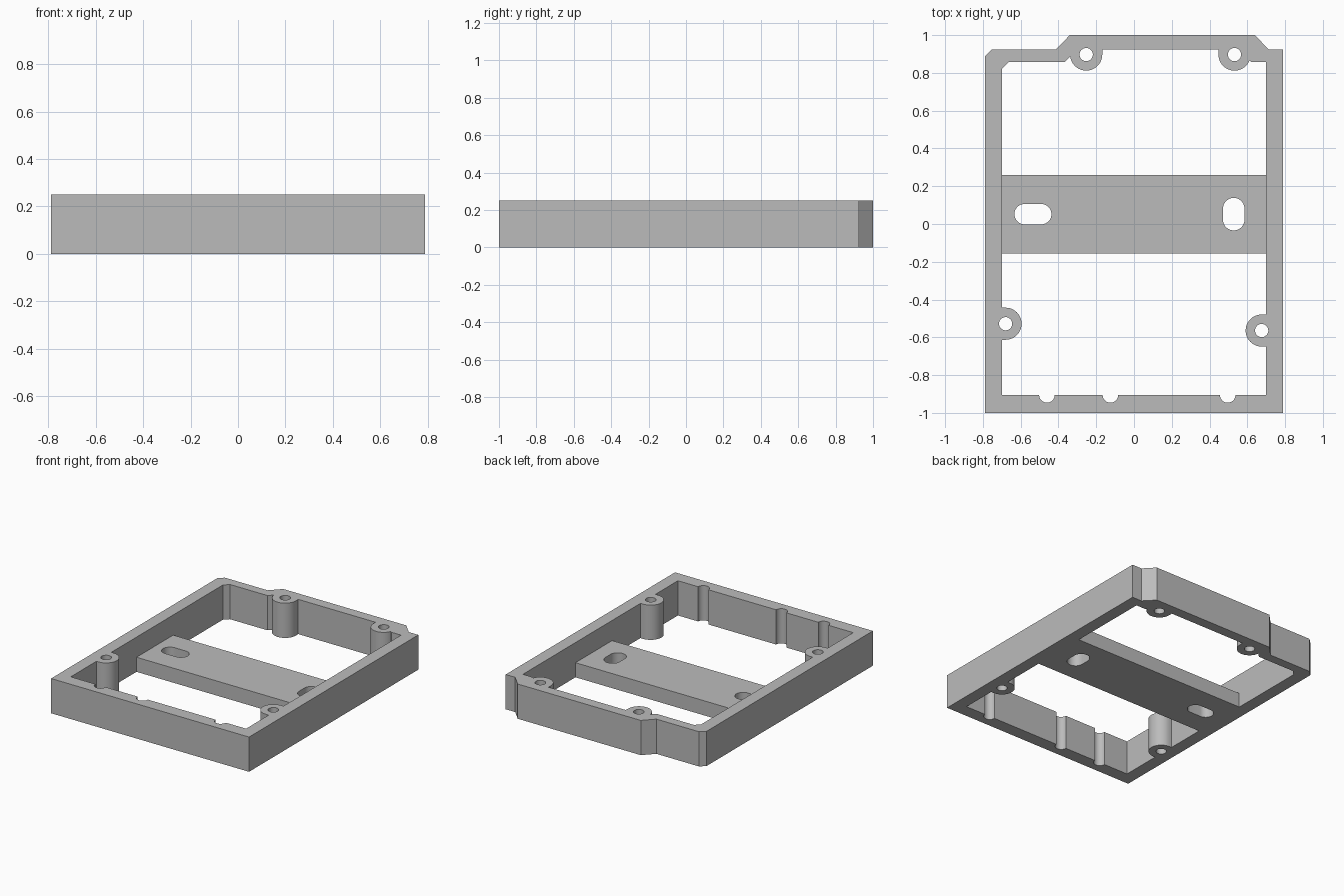
import bpy, bmesh, math

if "Cube" in bpy.data.objects:
    bpy.data.objects.remove(bpy.data.objects["Cube"], do_unlink=True)

HEIGHT, BAR_HEIGHT = 0.25, 0.105
WALL_X, WALL_Y = 0.698, -0.905      # inner faces of the side and front walls

grey = bpy.data.materials.new("plain grey")
grey.use_nodes = True
colour = (0.5, 0.5, 0.5, 1)
grey.diffuse_color = colour
grey.node_tree.nodes["Principled BSDF"].inputs["Base Color"].default_value = colour


def prism(name, outline, low, high):
    """Upright solid from a counter-clockwise outline."""
    bm = bmesh.new()
    face = bm.faces.new([bm.verts.new((x, y, low)) for x, y in outline])
    grown = bmesh.ops.extrude_face_region(bm, geom=[face])["geom"]
    bmesh.ops.translate(bm, vec=(0, 0, high - low),
                        verts=[g for g in grown if isinstance(g, bmesh.types.BMVert)])
    bmesh.ops.recalc_face_normals(bm, faces=bm.faces)
    mesh = bpy.data.meshes.new(name)
    bm.to_mesh(mesh)
    bm.free()
    mesh.materials.append(grey)
    obj = bpy.data.objects.new(name, mesh)
    bpy.context.collection.objects.link(obj)
    return obj


def stadium(cx, cy, radius, reach=0, angle=0, back=0, steps=24):
    """Rounded slot outline; its arcs sit at +reach and -back along angle."""
    points = []
    for end, shift in ((0, reach), (1, -back)):
        for i in range(steps + 1):
            if end and i in (0, steps) and reach + back == 0:
                continue
            a = angle - math.pi / 2 + math.pi * (end + i / steps)
            points.append((cx + shift * math.cos(angle) + radius * math.cos(a),
                           cy + shift * math.sin(angle) + radius * math.sin(a)))
    return points


def combine(body, tool, operation):
    """Merge or cut with a helper, then drop the helper."""
    tool.hide_render = True
    mod = body.modifiers.new(operation.title(), "BOOLEAN")
    mod.operation, mod.solver, mod.object = operation, "EXACT", tool
    bpy.context.view_layer.objects.active = body
    bpy.ops.object.modifier_apply(modifier=mod.name)
    bpy.data.objects.remove(tool, do_unlink=True)


def cut(body, outline):
    combine(body, prism("cutter", outline, -0.1, HEIGHT + 0.1), "DIFFERENCE")


# Outer wall with the stepped rear edge
frame = prism("mounting_frame", [
    (-0.788, -1), (0.788, -1), (0.788, 0.925), (0.712, 0.925), (0.64, 1),
    (-0.34, 1), (-0.412, 0.925), (-0.752, 0.925), (-0.788, 0.89)], 0, HEIGHT)

# Central opening
cut(frame, [
    (-WALL_X, WALL_Y), (WALL_X, WALL_Y), (WALL_X, 0.858), (0.62, 0.858),
    (0.553, 0.925), (-0.3, 0.925), (-0.367, 0.858), (-0.664, 0.858), (-WALL_X, 0.824)])

# Crossbar, its ends set into the side walls
combine(frame, prism("crossbar", [
    (-0.74, -0.157), (0.74, -0.157), (0.74, 0.26), (-0.74, 0.26)], 0, BAR_HEIGHT), "UNION")

# Screw bosses: centre and the direction facing into the opening
bosses = [(-0.253, 0.897, -math.pi / 2), (0.532, 0.897, -math.pi / 2),
          (-0.68, -0.528, 0), (0.676, -0.564, math.pi)]
for x, y, facing in bosses:
    # Flat-backed boss buried in the wall
    outline = stadium(x, y, 0.085, 0, facing)[:25]
    for px, py in (outline[-1], outline[0]):
        outline.append((px - 0.05 * math.cos(facing), py - 0.05 * math.sin(facing)))
    combine(frame, prism("boss", outline, 0, HEIGHT), "UNION")
for x, y, facing in bosses:
    cut(frame, stadium(x, y, 0.035))

# Half-round grooves in the front wall
for x in (-0.461, -0.125, 0.496):
    cut(frame, stadium(x, WALL_Y, 0.041))

# Mounting slots in the crossbar
cut(frame, stadium(-0.535, 0.052, 0.054, 0.044, 0, 0.044))
cut(frame, stadium(0.528, 0.052, 0.057, 0.029, math.pi / 2, 0.029))

# Smooth the round parts, keep the corners crisp
bpy.ops.object.select_all(action="DESELECT")
frame.select_set(True)
bpy.context.view_layer.objects.active = frame
bpy.ops.object.shade_smooth_by_angle(angle=math.radians(30))
